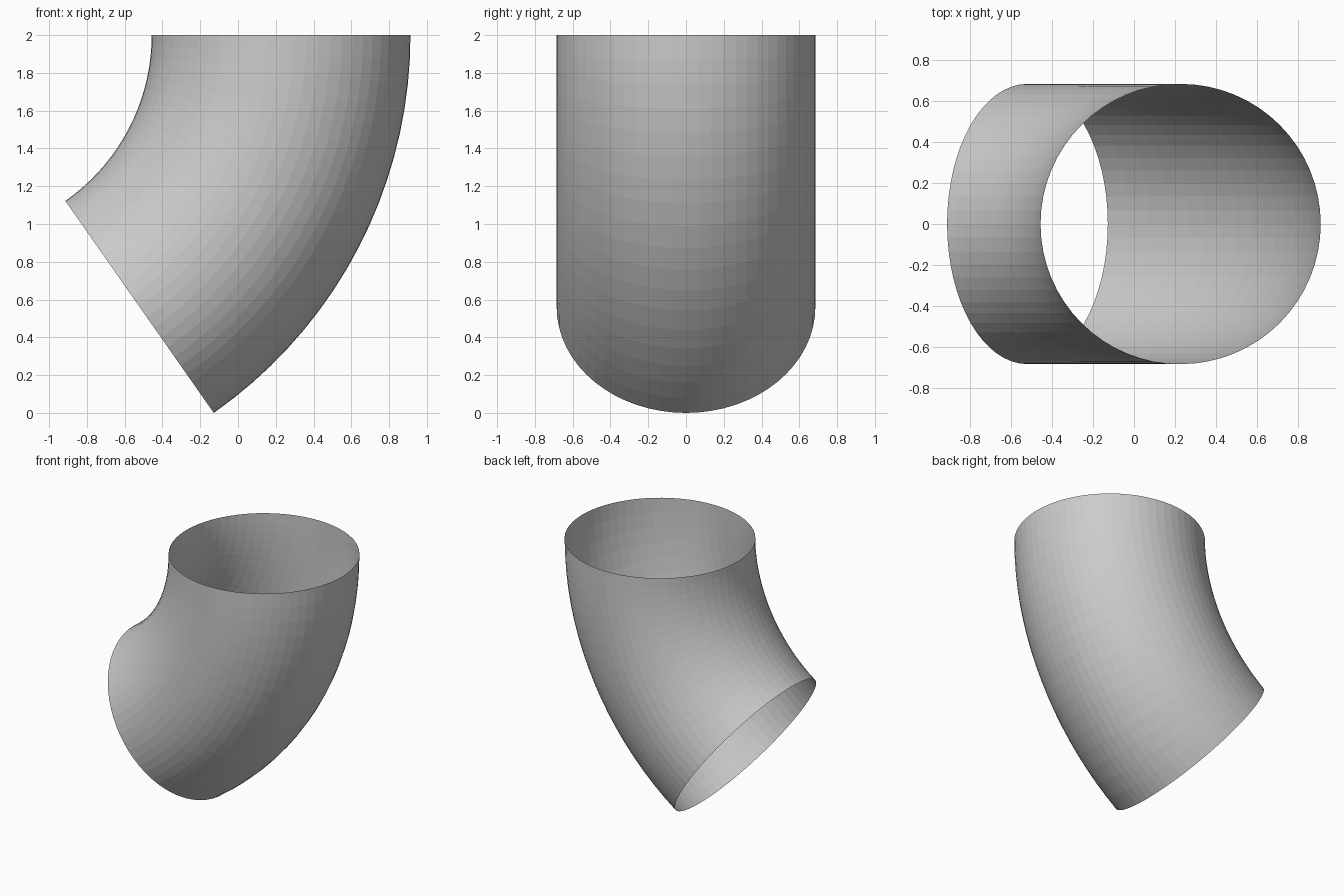
import bpy, bmesh, math
from mathutils import Matrix, Vector

if "Cube" in bpy.data.objects:
    bpy.data.objects.remove(bpy.data.objects["Cube"])

SWEEP = math.radians(55)
OUTER = 2 / math.sin(SWEEP)      # outer bend radius, lowest point lands on z = 0
TUBE = 0.685                     # tube radius
BEND = OUTER - TUBE              # centreline bend radius
PIVOT = Vector((0.913 - OUTER, 0, 2))

# Open-ended pipe elbow: a ring swept about the bend axis
bm = bmesh.new()
bmesh.ops.create_circle(bm, cap_ends=False, segments=64, radius=TUBE,
                        matrix=Matrix.Translation(PIVOT + Vector((BEND, 0, 0))))
bmesh.ops.spin(bm, geom=bm.verts[:] + bm.edges[:], cent=PIVOT, axis=(0, 1, 0),
               angle=SWEEP, steps=18, use_duplicate=False)

# Point the faces away from the tube centreline
for f in bm.faces:
    f.normal_update()
    d = f.calc_center_median() - PIVOT
    radial = Vector((d.x, 0, d.z)).normalized() * BEND
    if f.normal.dot(d - radial) < 0:
        f.normal_flip()

mesh = bpy.data.meshes.new("pipe_elbow")
bm.to_mesh(mesh)
bm.free()
bpy.context.collection.objects.link(bpy.data.objects.new("pipe_elbow", mesh))
